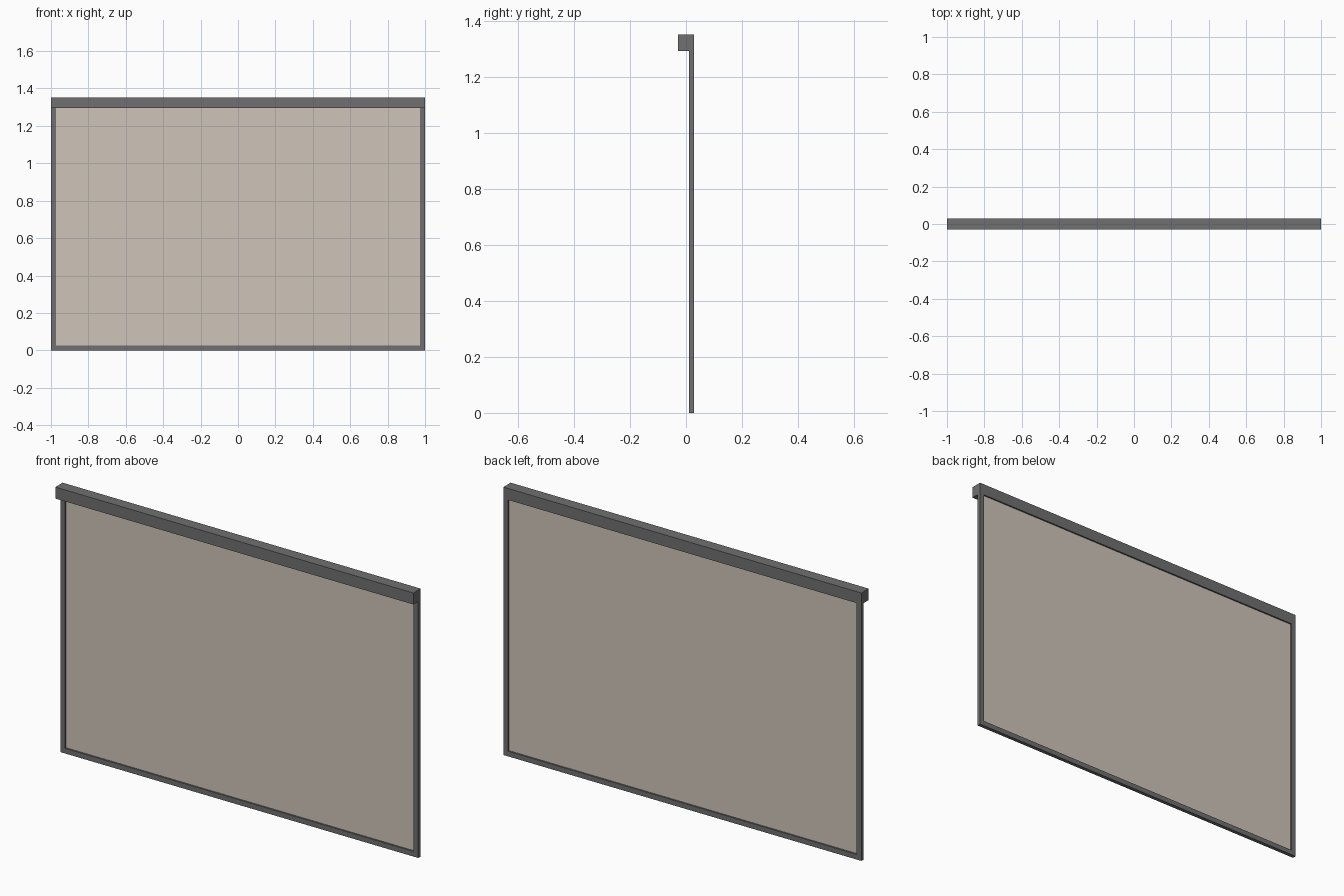
import bpy
import bmesh
from mathutils import Vector

if "Cube" in bpy.data.objects:
    bpy.data.objects.remove(bpy.data.objects["Cube"])


def material(name, rgb):
    m = bpy.data.materials.new(name)
    m.diffuse_color = (*rgb, 1.0)
    m.use_nodes = True
    m.node_tree.nodes["Principled BSDF"].inputs["Base Color"].default_value = m.diffuse_color
    return m


metal = material("dark_metal", (0.16, 0.16, 0.16))
cloth = material("beige_cloth", (0.62, 0.56, 0.49))


def box(name, lo, hi, mat):
    """Axis-aligned box between two corners."""
    lo, hi = Vector(lo), Vector(hi)
    size, mid = hi - lo, (hi + lo) / 2
    bm = bmesh.new()
    bmesh.ops.create_cube(bm, size=1.0)
    for v in bm.verts:
        v.co = Vector(a * b for a, b in zip(v.co, size)) + mid
    mesh = bpy.data.meshes.new(name)
    bm.to_mesh(mesh)
    bm.free()
    mesh.materials.append(mat)
    ob = bpy.data.objects.new(name, mesh)
    bpy.context.collection.objects.link(ob)
    return ob


TOP, HEAD_Z = 1.353, 1.295        # cassette top and underside
HALF_D = 0.029                    # half the cassette depth
RAIL_Y, RAIL_W = 0.010, 0.026     # front of the rails and their width

# Roller cassette across the top
box("head_cassette", (-1, -HALF_D, HEAD_Z), (1, HALF_D, TOP), metal)

# Side guide rails, flush with the cassette back
for side, x in (("left", -1), ("right", 1 - RAIL_W)):
    box(side + "_guide_rail", (x, RAIL_Y, 0), (x + RAIL_W, HALF_D, HEAD_Z), metal)

# Weighted bar along the bottom edge, between the rails
box("bottom_bar", (-1 + RAIL_W, RAIL_Y, 0), (1 - RAIL_W, HALF_D, RAIL_W), metal)

# Thin fabric panel between the rails
box("screen_fabric", (-1 + RAIL_W, 0.018, RAIL_W), (1 - RAIL_W, 0.021, HEAD_Z), cloth)
